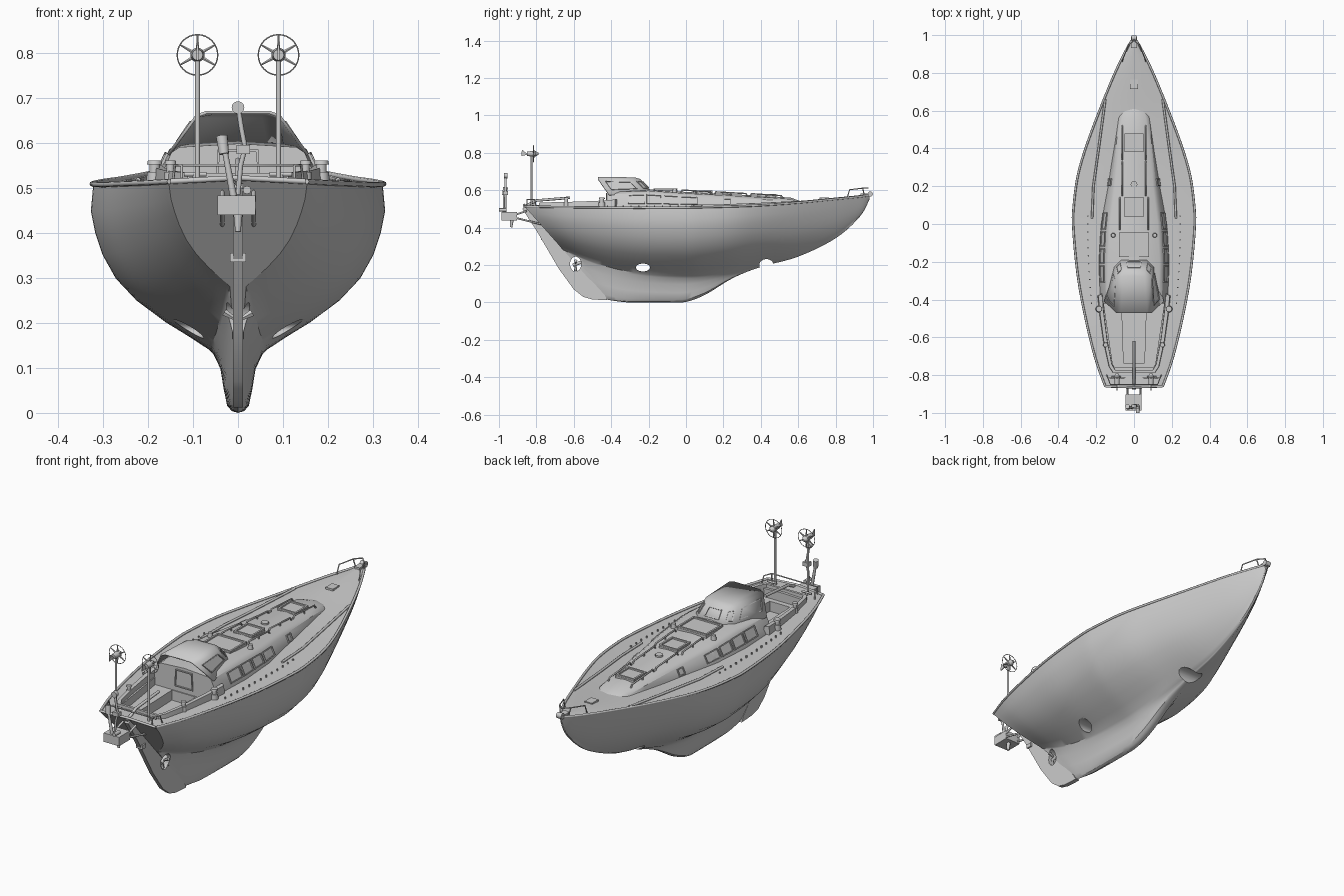
import bpy, bmesh, math
from mathutils import Vector as V

if "Cube" in bpy.data.objects:
    bpy.data.objects.remove(bpy.data.objects["Cube"])

# ---------- helpers ----------
def mesh(name, verts, faces):
    me = bpy.data.meshes.new(name)
    me.from_pydata([tuple(v) for v in verts], [], faces)
    bm = bmesh.new(); bm.from_mesh(me)
    bmesh.ops.recalc_face_normals(bm, faces=bm.faces)
    bm.to_mesh(me); bm.free()
    ob = bpy.data.objects.new(name, me)
    bpy.context.collection.objects.link(ob)
    return ob

def loft(name, rings):
    n = len(rings[0])
    faces = [(k*n+i, k*n+(i+1) % n, (k+1)*n+(i+1) % n, (k+1)*n+i)
             for k in range(len(rings)-1) for i in range(n)]
    faces += [tuple(range(n)), tuple(range((len(rings)-1)*n, len(rings)*n))]
    return mesh(name, [p for r in rings for p in r], faces)

def prism(name, outline, z0, z1):
    return loft(name, [[(x, y, z) for x, y in outline] for z in (z0, z1)])

def box(name, c, s):
    x, y = s[0]/2, s[1]/2
    return prism(name, [(c[0]+a*x, c[1]+b*y) for a, b in ((-1, -1), (1, -1), (1, 1), (-1, 1))],
                 c[2]-s[2]/2, c[2]+s[2]/2)

def rod(name, a, b, r0, r1=None, n=12):
    a, b = V(a), V(b)
    q = (b-a).to_track_quat('Z', 'Y')
    ring = lambda p, r: [p + q @ V((r*math.cos(2*math.pi*i/n), r*math.sin(2*math.pi*i/n), 0)) for i in range(n)]
    return loft(name, [ring(a, r0), ring(b, r1 or r0)])

def tube(name, pts, r, closed=False):
    cu = bpy.data.curves.new(name, 'CURVE')
    cu.dimensions, cu.bevel_depth, cu.bevel_resolution = '3D', r, 2
    sp = cu.splines.new('POLY')
    sp.points.add(len(pts)-1)
    for p, co in zip(sp.points, pts):
        p.co = (*co, 1)
    sp.use_cyclic_u, cu.use_fill_caps = closed, True
    ob = bpy.data.objects.new(name, cu)
    bpy.context.collection.objects.link(ob)

def frame(name, quad, w=.007, t=.006):
    # flat pane with a raised rim
    bm = bmesh.new()
    f = bm.faces.new([bm.verts.new(p) for p in quad])
    f.normal_update()
    if f.normal.dot(f.calc_center_median() - V((0, -.3, .4))) < 0:
        f.normal_flip()
    n = f.normal.copy()
    rim = bmesh.ops.inset_individual(bm, faces=[f], thickness=w)['faces']
    ext = bmesh.ops.extrude_face_region(bm, geom=rim)['geom']
    bmesh.ops.translate(bm, vec=n*t, verts=[e for e in ext if isinstance(e, bmesh.types.BMVert)])
    me = bpy.data.meshes.new(name); bm.to_mesh(me); bm.free()
    bpy.context.collection.objects.link(bpy.data.objects.new(name, me))

def sub(q, u0, u1, v0, v1, off=0):
    a, b, c, d = map(V, q)
    at = lambda u, v: a.lerp(b, u).lerp(d.lerp(c, u), v)
    return [at(u0, v0), at(u1, v0), at(u1, v1), at(u0, v1)]

def cut(ob, cutters):
    bpy.context.view_layer.objects.active = ob
    for c in cutters:
        m = ob.modifiers.new('cut', 'BOOLEAN')
        m.operation, m.solver, m.object = 'DIFFERENCE', 'EXACT', c
        bpy.ops.object.modifier_apply(modifier=m.name)

# ---------- hull: sheer y, keel y, half beam, sheer z, body z, keel z, fin, V-ness ----------
ST = [(-.86, -.42, .155, .51, .28, .015, .010, .35), (-.72, -.38, .205, .507, .22, .008, .018, .2),
      (-.52, -.30, .255, .505, .17, 0, .025, .1), (-.28, -.18, .300, .503, .14, 0, .03, 0),
      (-.02, -.02, .325, .504, .13, 0, .03, 0), (.10, .10, .322, .506, .135, .04, .03, 0),
      (.25, .25, .302, .51, .16, .13, .025, .1), (.40, .40, .26, .516, .2, .19, .015, .3),
      (.60, .60, .186, .53, .25, .245, .008, .55), (.80, .80, .104, .549, .345, .343, .004, .75),
      (.93, .93, .04, .562, .46, .459, .003, .9), (.98, .98, .01, .57, .55, .549, .002, 1)]
BODY = [(.03, .2), (.11, .34), (.19, .49), (.32, .69), (.45, .83), (.59, .92), (.72, .97), (.85, 1), (1, .985)]
FIN = [(1, 0), (.97, .45), (.88, .8), (.6, 1.05), (.25, 1.3), (0, 1.8)]

def station(t):
    i = min(int(t), len(ST)-2); f = t-i
    a, b, c, d = (ST[max(0, min(len(ST)-1, i+k))] for k in (-1, 0, 1, 2))
    return [.5*(2*q+(r-p)*f+(2*p-5*q+4*r-s)*f*f+(3*q-p-3*r+s)*f**3) for p, q, r, s in zip(a, b, c, d)]

def section(t):
    ys, yk, w, zs, zc, zk, fin, v = station(t)
    zk = max(zk, 0); zc = max(zc, zk+.0005)
    half = [(fin*m, zc+(zk-zc)*f) for f, m in FIN]
    half += [(max(fin, w*(x*(1-v)+v*u**.72)), zc+(zs-zc)*u) for u, x in BODY]
    ring = half + [(.6*w, zs+.008), (0, zs+.012), (-.6*w, zs+.008)] + [(-x, z) for x, z in half[:0:-1]]
    return [(x, ys+(yk-ys)*max(0, min(1, (zs-z)/(zs-zk))), z) for x, z in ring]

N = 55
hull = loft('hull', [section(i*(len(ST)-1)/N) for i in range(N+1)])

# rudder blade hung on the raked stern
RUD = [(-.875, .5), (-.80, .385), (-.68, .18), (-.60, .07), (-.55, .03), (-.5, .016), (-.42, .012), (-.435, .04), (-.86, .51)]
rudder = loft('rudder', [[(x, y, z) for y, z in RUD] for x in (-.011, .011)])

# cockpit, thruster tunnels and propeller aperture cutters
TRAY = [(-.16, -.42), (.16, -.42), (.11, -.76), (-.11, -.76)]
tray = prism('cockpit_cutter', TRAY, .475, .7)
well = prism('footwell_cutter', [(-.065, -.425), (.065, -.425), (.055, -.735), (-.055, -.735)], .425, .7)
def tunnel(y, z, ry, rz, l):
    ring = [(y+ry*math.cos(i*math.pi/12), z+rz*math.sin(i*math.pi/12)) for i in range(24)]
    return loft('tunnel_cutter', [[(x, a, b) for a, b in ring] for x in (-l, l)])
aperture = tunnel(-.59, .205, .03, .04, .06)
cutters = [tray, well, tunnel(-.23, .187, .038, .021, .4), tunnel(.43, .2, .038, .032, .4), aperture]
cut(hull, cutters)
cut(rudder, [aperture])
for c in cutters:
    bpy.data.objects.remove(c)

# propeller
rod('propeller_hub', (0, -.605, .2), (0, -.56, .215), .009)
for k in range(3):
    a = k*2.094+.5
    d = V((math.cos(a), 0, math.sin(a)))
    rod('propeller_blade', V((0, -.59, .205))+d*.006, V((0, -.59, .205))+d*.036, .004, .009, 6)

# toe rails along the sheer
def deck(t, k=1):
    s = station(t)
    return (s[2]*k, s[0], s[3]+.012*(1-k*k))
for s in (-1, 1):
    P = [deck(i*11/40) for i in range(41)]
    tube('toe_rail', [(s*(x-.003), y, z+.004) for x, y, z in P], .006)
tube('stern_toe_rail', [(-.15, -.86, .514), (0, -.865, .522), (.15, -.86, .514)], .006)

# ---------- cabin trunk: y, base half width, top half width, top z ----------
TR = [(-.42, .178, .142, .59), (-.2, .187, .147, .597), (0, .175, .137, .583), (.2, .14, .112, .573),
      (.45, .103, .085, .56), (.56, .09, .074, .552), (.61, .075, .06, .535)]
def trunk(y):
    for a, b in zip(TR, TR[1:]):
        if y <= b[0]:
            f = (y-a[0])/(b[0]-a[0])
            return [p+(q-p)*f for p, q in zip(a, b)]
    return TR[-1]
loft('cabin_trunk', [[(-b, y, .49), (-b, y, .51), (-t-.006, y, z-.012), (-t+.012, y, z), (0, y, z+.008),
                      (t-.012, y, z), (t+.006, y, z-.012), (b, y, .51), (b, y, .49)] for y, b, t, z in TR])

# side windows
for s in (-1, 1):
    for y0, y1 in ((-.31, -.22), (-.21, -.13), (-.12, -.04), (-.03, .06), (.2, .24)):
        q = []
        for y in (y0, y1):
            _, b, t, z = trunk(y)
            q.append([V((s*(b+.001), y, .512)), V((s*(t+.007), y, z-.012))])
        frame('side_window', sub((q[0][0], q[1][0], q[1][1], q[0][1]), 0, 1, .2, .9))

# deck hatches and sliding hatch
for name, y, hx, hy in (('fore_hatch', .43, .05, .05), ('mid_hatch', .09, .05, .052), ('sliding_hatch', -.11, .08, .065)):
    z0, z1 = trunk(y-hy)[3]+.008, trunk(y+hy)[3]+.008
    zc = (z0+z1)/2
    box(name+'_base', (0, y, zc-.003), (2*hx, 2*hy, .012))
    frame(name, [(-hx, y-hy, zc+.004), (hx, y-hy, zc+.004), (hx, y+hy, zc+.004), (-hx, y+hy, zc+.004)], .012, .007)
box('bow_hatch', (0, .74, .556), (.04, .05, .012))

# grab rails, vents and deck tracks
for s in (-1, 1):
    for y0, y1 in ((.15, .33), (.34, .52), (-.03, .14)):
        x = .062 if y0 > 0 else .075
        z = lambda y: trunk(y)[3]
        tube('grab_rail', [(s*x, y0, z(y0)), (s*x, y0+.01, z(y0)+.016), (s*x, y1-.01, z(y1)+.016), (s*x, y1, z(y1))], .004)
        rod('grab_rail_foot', (s*x, (y0+y1)/2, z((y0+y1)/2)), (s*x, (y0+y1)/2, z((y0+y1)/2)+.014), .004)
    rod('vent', (s*.11, -.06, .58), (s*.11, -.06, .61), .014, .01)
    tube('sheet_track', [(s*.152, .66, .54), (s*.187, .4, .527), (s*.215, .2, .519), (s*.222, .03, .517)], .006)
    for i in range(13):
        y = -.42+.042*i
        rod('deck_fitting', (s*(.225+.02*math.sin((y+.42)*4)), y, .505), (s*(.225+.02*math.sin((y+.42)*4)), y, .518), .004, n=6)
    # winches and stern cleats
    for x, y, r in ((.185, -.45, .017), (.15, -.64, .013)):
        rod('winch_base', (s*x, y, .5), (s*x, y, .535), r*1.15, r)
        rod('winch_drum', (s*x, y, .535), (s*x, y, .552), r*.7)
        rod('winch_top', (s*x, y, .552), (s*x, y, .56), r, r*.9)
    tube('cleat', [(s*.12, -.81, .53), (s*.07, -.81, .53)], .005)
    rod('cleat_foot', (s*.095, -.81, .51), (s*.095, -.81, .53), .006)
rod('mast_step', (0, .21, .57), (0, .21, .588), .018)

# cockpit coaming
path = [(-.195, -.38, .55), (-.185, -.48, .543), (-.165, -.62, .538), (-.135, -.755, .535), (-.115, -.785, .533)]
path += [(-x, y, z) for x, y, z in path[::-1]]
loft('coaming', [[(x, y, .49), (x*.97, y, z), (x*.87, y+.012, z), (x*.85, y+.014, .48)] for x, y, z in path])
frame('companionway', [(-.05, -.422, .5), (.05, -.422, .5), (.045, -.422, .585), (-.045, -.422, .585)])

# ---------- hard dodger ----------
half0 = [(-.158, -.41, .575), (-.108, -.215, .585), (-.07, -.18, .59)]
half1 = [(-.094, -.47, .662), (-.088, -.285, .66), (-.055, -.245, .66)]
full = lambda h: h + [(-x, y, z) for x, y, z in h[::-1]]
b, t = full(half0), full(half1)
ridge = [(-.07, -.47, .671), (-.055, -.275, .669), (.055, -.275, .669), (.07, -.47, .671)]
shell = mesh('dodger', b+t+ridge, [(i, i+1, i+7, i+6) for i in range(5)] +
             [(6, 7, 13, 12), (7, 8, 13), (8, 9, 14, 13), (9, 10, 14), (10, 11, 15, 14), (12, 13, 14, 15)])
m = shell.modifiers.new('thickness', 'SOLIDIFY'); m.thickness = .007
for i in range(5):
    u = (.12, .85) if i in (0, 4) else (.2, .8)
    frame('dodger_window', sub((b[i], b[i+1], t[i+1], t[i]), *u, .3, .82), .006, .004)

# ---------- bow: pulpit and roller ----------
for s in (-1, 1):
    tube('pulpit', [(s*.062, .86, .555), (s*.058, .875, .603), (s*.03, .945, .611), (0, .975, .612)], .003)
    tube('pulpit_leg', [(s*.03, .945, .611), (s*.022, .955, .565)], .003)
box('bow_fitting', (0, .962, .575), (.03, .06, .016))
rod('bow_roller', (-.014, .985, .58), (.014, .985, .58), .014)

# ---------- stern: rail, wind generators ----------
tube('stern_rail', [(-.145, -.80, .512), (-.14, -.81, .55), (-.125, -.85, .55), (.125, -.85, .55), (.14, -.81, .55), (.145, -.80, .512)], .003)
for s in (-1, 1):
    x, y, z = s*.09, -.815, .795
    tube('stern_rail_post', [(s*.125, -.85, .55), (s*.125, -.85, .51)], .003)
    rod('generator_pole', (x, y-.012, .5), (x, y-.012, z), .0055)
    rod('generator_body', (x, y-.035, z), (x, y+.01, z), .012, .016, 16)
    rod('generator_nose', (x, y+.01, z), (x, y+.026, z), .015, .005, 16)
    tube('generator_ring', [(x+.045*math.cos(i*math.pi/16), y, z+.045*math.sin(i*math.pi/16)) for i in range(32)], .0015, True)
    for k in range(6):
        d = V((math.cos(k*math.pi/3+.52), 0, math.sin(k*math.pi/3+.52)))
        rod('generator_blade', V((x, y, z))+d*.01, V((x, y, z))+d*.044, .0045, .002, 6)
    tail = [(y-.03, z-.004), (y-.062, z+.022), (y-.066, z-.012), (y-.045, z-.008)]
    loft('generator_tail', [[(x+o, a, c) for a, c in tail] for o in (-.002, .002)])

# ---------- self-steering gear ----------
box('steering_box', (-.003, -.945, .461), (.084, .085, .044))
for s in (-1, 1):
    rod('steering_strut', (s*.035, -.91, .452), (s*.035, -.72, .405), .005)
    rod('steering_bracket', (s*.035, -.91, .47), (s*.035, -.85, .49), .005)
rod('servo_shaft', (0, -.93, .45), (0, -.935, .402), .011, .006)
tube('vane_arm', [(0, -.965, .485), (.006, -.965, .55), (.016, -.965, .59), (.008, -.965, .63), (0, -.965, .68)], .0055)
rod('vane_disc', (0, -.972, .678), (0, -.955, .678), .014, n=20)
rod('vane_stem', (-.01, -.972, .48), (-.03, -.972, .585), .008, .006)
rod('counterweight', (-.031, -.972, .575), (-.036, -.965, .615), .011, .013)
rod('vane_pivot', (.02, -1.0, .495), (.02, -.96, .495), .009)
box('vane_crank', (.012, -.965, .585), (.03, .025, .02))
box('rudder_fitting', (0, -.76, .345), (.036, .03, .02))
tube('tiller', [(0, -.87, .51), (0, -.8, .545), (0, -.62, .56)], .007)

# smooth shading with sharp edges kept
bpy.ops.object.select_all(action='DESELECT')
for ob in bpy.context.scene.objects:
    if ob.type == 'MESH':
        ob.select_set(True)
        bpy.context.view_layer.objects.active = ob
bpy.ops.object.shade_smooth_by_angle(angle=math.radians(32))
